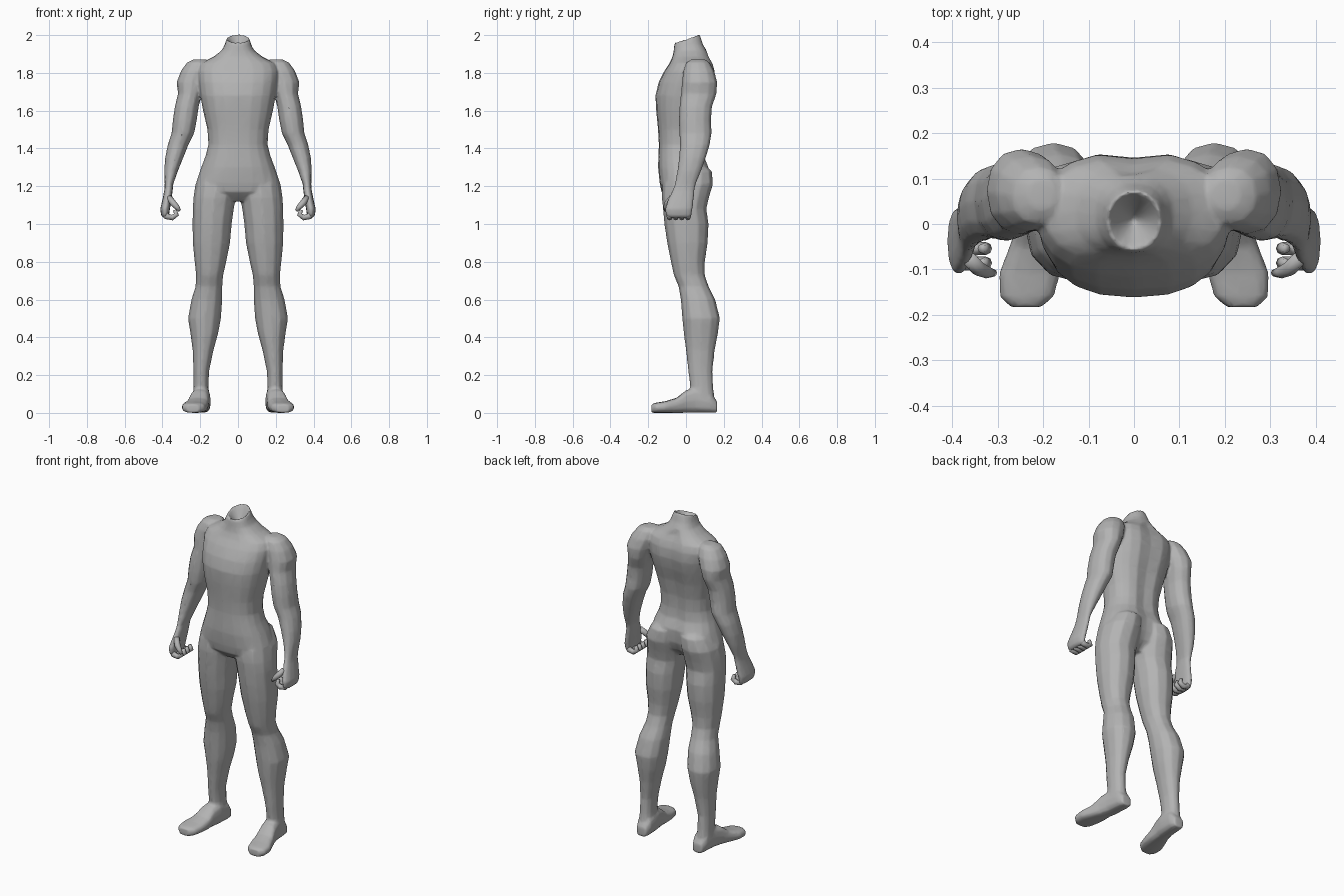
import bpy, bmesh, math
from mathutils import Vector

grey = bpy.data.materials.new("neutral_grey")
grey.diffuse_color = (0.45, 0.45, 0.45, 1)


def unit_ring(n, power):
    """Points of a rounded-square ring, each axis from -1 to 1."""
    pts = []
    for i in range(n):
        a = 2 * math.pi * i / n
        c, s = math.cos(a), math.sin(a)
        pts.append((math.copysign(abs(c) ** (2 / power), c),
                    math.copysign(abs(s) ** (2 / power), s)))
    return pts


def skin(bm, rings, end_point=None):
    """Join rings of points into a closed shell."""
    vs = [[bm.verts.new(p) for p in r] for r in rings]
    n = len(vs[0])
    for a, b in zip(vs, vs[1:]):
        for i in range(n):
            j = (i + 1) % n
            bm.faces.new((a[i], a[j], b[j], b[i]))
    bm.faces.new(vs[0])
    if end_point:
        tip = bm.verts.new(end_point)
        for i in range(n):
            bm.faces.new((vs[-1][i], vs[-1][(i + 1) % n], tip))
    else:
        bm.faces.new(vs[-1])


def limb(bm, rows, side, n=12, power=2.2):
    """Rows are z, inner x, outer x, front y, back y."""
    rings = []
    for z, xi, xo, yf, yb in rows:
        rings.append([(side * ((xi + xo) / 2 + (xo - xi) / 2 * c),
                       (yf + yb) / 2 + (yb - yf) / 2 * s, z)
                      for c, s in unit_ring(n, power)])
    skin(bm, rings)


def tube(bm, path, radii, n=8):
    """Round tube along a path that bends around the y axis."""
    pts = [Vector(p) for p in path]
    rings = []
    for i, p in enumerate(pts):
        t = (pts[min(i + 1, len(pts) - 1)] - pts[max(i - 1, 0)]).normalized()
        v = t.cross(Vector((0, 1, 0))).normalized()
        u = v.cross(t)
        rings.append([p + radii[i] * (u * c + v * s) for c, s in unit_ring(n, 2)])
    skin(bm, rings)


def make_object(name, bm):
    bmesh.ops.recalc_face_normals(bm, faces=bm.faces[:])
    for f in bm.faces:
        f.smooth = True
    me = bpy.data.meshes.new(name)
    bm.to_mesh(me)
    bm.free()
    me.materials.append(grey)
    ob = bpy.data.objects.new(name, me)
    bpy.context.collection.objects.link(ob)
    return ob


# Torso: z, half width, front y, back y
TORSO = [
    (1.12, .06, -.08, .05), (1.17, .20, -.13, .10), (1.22, .222, -.14, .12),
    (1.30, .195, -.148, .125), (1.36, .172, -.146, .10), (1.42, .157, -.144, .095),
    (1.50, .162, -.148, .10), (1.60, .185, -.158, .12), (1.68, .20, -.162, .145),
    (1.75, .21, -.145, .16), (1.81, .215, -.115, .158), (1.85, .20, -.088, .145),
    (1.885, .13, -.072, .125), (1.92, .085, -.065, .108), (1.95, .07, -.062, .09)]

LEG = [
    (1.34, .05, .13, -.06, .07), (1.28, .01, .19, -.10, .138),
    (1.21, .008, .226, -.125, .143), (1.14, .012, .236, -.128, .122),
    (1.08, .022, .24, -.122, .108), (1.0, .033, .241, -.115, .12),
    (.90, .042, .24, -.10, .115), (.80, .062, .23, -.08, .10),
    (.73, .078, .222, -.065, .10), (.67, .083, .225, -.04, .12),
    (.60, .083, .247, -.028, .155), (.50, .09, .265, -.02, .18),
    (.42, .105, .252, -.012, .169), (.33, .13, .24, 0, .152),
    (.22, .153, .236, .012, .14), (.14, .156, .236, .022, .144),
    (.08, .15, .24, .01, .15), (.02, .15, .235, .01, .15)]

# Arm from shoulder to knuckles
ARM = [
    (1.872, .17, .235, .03, .10), (1.855, .15, .27, 0, .125),
    (1.81, .15, .303, -.015, .15), (1.75, .17, .325, -.022, .166),
    (1.69, .19, .318, -.027, .162), (1.62, .208, .335, -.035, .138),
    (1.55, .218, .345, -.038, .133), (1.48, .232, .352, -.036, .136),
    (1.42, .262, .372, -.032, .126), (1.35, .29, .386, -.038, .105),
    (1.28, .318, .391, -.046, .08), (1.21, .343, .388, -.06, .052),
    (1.18, .345, .39, -.072, .046), (1.13, .352, .40, -.095, .042),
    (1.08, .36, .412, -.113, .036), (1.045, .365, .407, -.107, .03),
    (1.032, .37, .395, -.09, .02)]

# Foot: y, centre x, half width, top z
FOOT = [
    (.165, .19, .032, .06), (.13, .19, .046, .11), (.05, .195, .05, .135),
    (0, .205, .052, .12), (-.05, .215, .06, .08), (-.11, .23, .068, .062),
    (-.16, .236, .06, .054), (-.183, .238, .034, .046)]

body = bmesh.new()

# Torso with a shallow spine groove and a hollow neck
rings = []
for z, hw, yf, yb in TORSO:
    groove = .014 if z < 1.9 else 0
    rings.append([(hw * c, (yf + yb) / 2 + (yb - yf) / 2 * s - (groove if s > .99 else 0), z)
                  for c, s in unit_ring(20, 2.4)])
rings.append([(.06 * c, .008 + .064 * s, 1.985 + .022 * s) for c, s in unit_ring(20, 2)])
skin(body, rings, end_point=(0, .01, 1.90))

# Legs, feet and arms on both sides
for side in (-1, 1):
    limb(body, LEG, side)
    limb(body, ARM, side)
    skin(body, [[(side * (cx + hw * c), y, top * (.5 + .5 * s))
                 for c, s in unit_ring(12, 2.8)] for y, cx, hw, top in FOOT])

# Fuse the parts into one smooth skin
ob = make_object("body", body)
fuse = ob.modifiers.new("fuse", 'REMESH')
fuse.mode = 'VOXEL'
fuse.voxel_size = .007
fuse.use_smooth_shade = True
soften = ob.modifiers.new("soften", 'SMOOTH')
soften.factor = .5
soften.iterations = 4
thin = ob.modifiers.new("thin", 'DECIMATE')
thin.ratio = .15

# Curled fingers and thumbs
hands = bmesh.new()
for side in (-1, 1):
    for y in (-.086, -.054, -.022, .01):
        curl = ((.388, 1.065), (.377, 1.04), (.348, 1.034), (.326, 1.05), (.335, 1.075))
        tube(hands, [(side * x, y, z) for x, z in curl], (.015, .017, .015, .014, .010))
    tube(hands, [(side * .365, -.075, 1.14), (side * .343, -.098, 1.11),
                 (side * .324, -.106, 1.09), (side * .308, -.108, 1.07)],
         (.016, .017, .014, .008))
make_object("fingers", hands)
